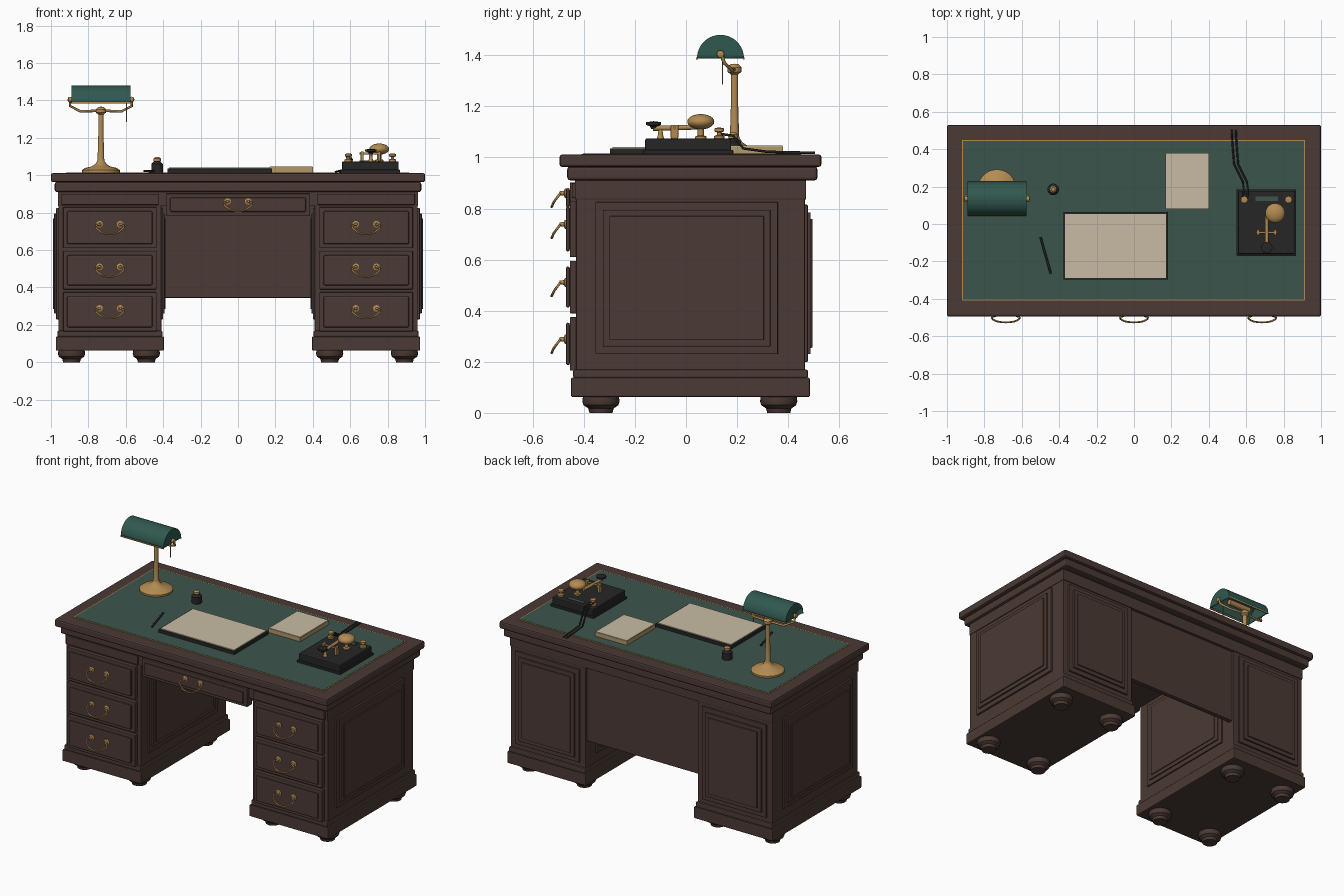
import bpy, bmesh, math
from mathutils import Vector

cube = bpy.data.objects.get("Cube")
if cube:
    bpy.data.objects.remove(cube, do_unlink=True)


def material(name, *rgb):
    m = bpy.data.materials.new(name)
    m.use_nodes = True
    m.diffuse_color = (*rgb, 1)
    m.node_tree.nodes["Principled BSDF"].inputs["Base Color"].default_value = (*rgb, 1)
    return m


WOOD = material("dark wood", 0.07, 0.042, 0.035)
LEATHER = material("green leather", 0.045, 0.09, 0.074)
GLASS = material("green glass", 0.03, 0.098, 0.08)
BRASS = material("brass", 0.45, 0.26, 0.085)
BLACK = material("black", 0.02, 0.019, 0.02)
PAPER = material("paper", 0.58, 0.5, 0.37)
EDGE = material("page edges", 0.45, 0.32, 0.14)


def finish(name, bm, mat, smooth=False):
    bmesh.ops.recalc_face_normals(bm, faces=bm.faces)
    mesh = bpy.data.meshes.new(name)
    bm.to_mesh(mesh)
    bm.free()
    mesh.materials.append(mat)
    if smooth:
        mesh.shade_smooth()
        mesh.set_sharp_from_angle(angle=math.radians(35))
    ob = bpy.data.objects.new(name, mesh)
    bpy.context.collection.objects.link(ob)
    return ob


def box(name, x, y, z, mat=WOOD, bevel=0.004):
    """Box from (min, max) ranges along each axis."""
    bm = bmesh.new()
    bmesh.ops.create_cube(bm, size=1)
    for v in bm.verts:
        v.co = [r[0] if c < 0 else r[1] for r, c in zip((x, y, z), v.co)]
    ob = finish(name, bm, mat)
    if bevel:
        mod = ob.modifiers.new("bevel", 'BEVEL')
        mod.width = bevel
        mod.segments = 2
    return ob


def lathe(name, at, profile, mat, steps=24):
    """Turned part: profile of (radius, height) spun about z."""
    bm = bmesh.new()
    vs = [bm.verts.new((r, 0, z)) for r, z in profile]
    es = [bm.edges.new(p) for p in zip(vs, vs[1:])]
    bmesh.ops.spin(bm, geom=vs + es, cent=(0, 0, 0), axis=(0, 0, 1),
                   angle=math.tau, steps=steps)
    bmesh.ops.remove_doubles(bm, verts=bm.verts, dist=0.0001)
    bmesh.ops.holes_fill(bm, edges=[e for e in bm.edges if e.is_boundary])
    ob = finish(name, bm, mat, True)
    ob.location = at
    return ob


def tube(name, points, radius, mat, smooth=False):
    cu = bpy.data.curves.new(name, 'CURVE')
    cu.dimensions = '3D'
    cu.bevel_depth = radius
    cu.bevel_resolution = 2
    cu.use_fill_caps = True
    cu.resolution_u = 6
    sp = cu.splines.new('BEZIER' if smooth else 'POLY')
    pts = sp.bezier_points if smooth else sp.points
    pts.add(len(points) - 1)
    for p, co in zip(pts, points):
        if smooth:
            p.co = co
            p.handle_left_type = p.handle_right_type = 'AUTO'
        else:
            p.co = (*co, 1)
    cu.materials.append(mat)
    ob = bpy.data.objects.new(name, cu)
    bpy.context.collection.objects.link(ob)
    return ob


def span(a, b, inset):
    return (min(a, b) + inset, max(a, b) - inset)


def panel(name, axis, base, out, u, z, depth=0.03):
    """Stepped raised panel standing out from a wall in direction out."""
    for i, (inset, d) in enumerate(((0, 0.4), (0.03, 0.75), (0.055, 1))):
        w = span(base - out * 0.01, base + out * depth * d, 0)
        a, zz = span(*u, inset), span(*z, inset)
        box(f"{name}_step_{i + 1}", *((w, a, zz) if axis == 'x' else (a, w, zz)), bevel=0.003)


def pull(name, x, y, z):
    """Bail handle with two round rosettes."""
    for s in (-1, 1):
        r = lathe(name + "_rosette", (x + s * 0.055, y, z + 0.015),
                  ((0.018, -0.005), (0.018, 0.004), (0.009, 0.008), (0.008, 0.024), (0, 0.026)), BRASS, 12)
        r.rotation_euler.x = math.pi / 2
    half = ((0.055, -0.022, 0.015), (0.074, -0.03, 0.004), (0.06, -0.045, -0.016), (0.028, -0.054, -0.034))
    path = [(x - a, y + b, z + c) for a, b, c in half] + [(x + a, y + b, z + c) for a, b, c in reversed(half)]
    tube(name + "_bail", path, 0.0048, BRASS, True)


def drawer(name, x, z, y=-0.455):
    box(name + "_front", x, (y, -0.4), z)
    box(name + "_raised_face", span(*x, 0.022), (y - 0.015, y), span(*z, 0.022), bevel=0.007)
    pull(name + "_pull", sum(x) / 2, y - 0.015, sum(z) / 2 + 0.003)


# Desk top with leather inlay
box("top_slab", (-1, 1), (-0.495, 0.53), (0.963, 1.012), bevel=0.01)
box("top_moulding", (-0.98, 0.98), (-0.465, 0.515), (0.91, 0.965), bevel=0.012)
box("apron", (-0.963, 0.963), (-0.435, 0.47), (0.835, 0.912))
box("inlay_trim", (-0.92, 0.915), (-0.41, 0.45), (1.005, 1.0145), BRASS, 0)
box("leather_inlay", (-0.914, 0.909), (-0.404, 0.444), (1.006, 1.016), LEATHER, 0)

# Two pedestals
for side, s in (("right", -1), ("left", 1)):
    n = side + "_pedestal"
    px = span(s * 0.41, s * 0.96, 0)
    box(n + "_body", px, (-0.43, 0.465), (0.13, 0.85))
    box(n + "_base_moulding", span(*px, -0.006), (-0.442, 0.478), (0.135, 0.17), bevel=0.008)
    box(n + "_plinth", span(*px, -0.014), (-0.45, 0.485), (0.062, 0.138), bevel=0.006)
    box(n + "_frieze", span(*px, 0.015), (-0.447, -0.42), (0.842, 0.9))
    panel(n + "_outer_panel", 'x', s * 0.96, s, (-0.355, 0.36), (0.23, 0.825))
    panel(n + "_inner_panel", 'x', s * 0.41, -s, (-0.355, 0.36), (0.23, 0.825), 0.022)
    panel(n + "_back_panel", 'y', 0.465, 1, span(*px, 0.04), (0.2, 0.815))
    for i, z in enumerate(((0.165, 0.375), (0.39, 0.595), (0.61, 0.83))):
        drawer(f"{n}_drawer_{i + 1}", span(*px, 0.025), z)
    for x in (0.49, 0.89):
        for y in (-0.333, 0.363):
            lathe(n + "_foot", (s * x, y, 0),
                  ((0.045, 0), (0.05, 0.018), (0.068, 0.03), (0.073, 0.045), (0.07, 0.066)), WOOD, 20)

# Kneehole
drawer("centre_drawer", (-0.385, 0.385), (0.782, 0.902))
box("centre_drawer_box", (-0.37, 0.37), (-0.42, 0.05), (0.79, 0.84))
box("modesty_panel", (-0.415, 0.415), (0.42, 0.452), (0.345, 0.85))

# Desk lamp
LX, LY = -0.733, 0.19
lathe("lamp_base", (LX, LY, 1.015),
      ((0.102, 0), (0.102, 0.012), (0.085, 0.024), (0.05, 0.032), (0.03, 0.045), (0.02, 0.06),
       (0.018, 0.07), (0.014, 0.2), (0.014, 0.31), (0.027, 0.32), (0.027, 0.338), (0.015, 0.35), (0, 0.352)), BRASS)
SY, SZ = 0.135, 1.388
tube("lamp_yoke", [(LX + a, y, z) for a, y, z in (
    (-0.165, SY, 1.41), (-0.165, 0.15, 1.37), (-0.11, 0.18, 1.342), (0, LY, 1.345),
    (0.11, 0.18, 1.342), (0.165, 0.15, 1.37), (0.165, SY, 1.41))], 0.007, BRASS)
for s in (-1, 1):
    knob = lathe("lamp_pivot_knob", (LX + s * 0.155, SY, 1.405),
                 ((0.012, 0), (0.015, 0.01), (0.014, 0.018), (0, 0.024)), BRASS, 12)
    knob.rotation_euler.y = s * math.pi / 2
    box("lamp_shade_rim", (LX - 0.158, LX + 0.158), span(SY + s * 0.088, SY + s * 0.095, 0),
        (SZ - 0.005, SZ + 0.003), BRASS, 0)
bm = bmesh.new()
arc = [bm.verts.new((LX - 0.157, SY + 0.092 * math.cos(a), SZ + 0.092 * math.sin(a)))
       for a in (math.pi * i / 20 for i in range(21))]
end = bm.faces.new(arc)
ext = bmesh.ops.extrude_face_region(bm, geom=[end], use_keep_orig=True)["geom"]
bmesh.ops.translate(bm, verts=[g for g in ext if isinstance(g, bmesh.types.BMVert)], vec=(0.314, 0, 0))
bm.normal_update()
under = [f for f in bm.faces if abs(f.normal.z) > 0.999 and f.calc_center_median().z < SZ + 0.001]
bmesh.ops.delete(bm, geom=under, context='FACES_ONLY')
shade = finish("lamp_shade", bm, GLASS, True)
shade.modifiers.new("thickness", 'SOLIDIFY').thickness = 0.004
tube("lamp_bulb", [(LX - 0.08, SY, 1.42), (LX + 0.08, SY, 1.42)], 0.018, BRASS)
tube("lamp_pull_chain", [(-0.596, 0.143, 1.39), (-0.596, 0.143, 1.285)], 0.0025, BRASS)

# Writing things
lathe("inkwell", (-0.432, 0.185, 1.015), ((0.031, 0), (0.031, 0.045), (0.018, 0.058), (0.018, 0.064)), BLACK)
lathe("inkwell_cap", (-0.432, 0.185, 1.077), ((0.019, 0), (0.019, 0.012), (0.01, 0.02), (0, 0.021)), BRASS, 16)
tube("pen", [(-0.5, -0.07, 1.023), (-0.445, -0.265, 1.021)], 0.006, BLACK)
box("blotter_board", (-0.378, 0.182), (-0.298, 0.064), (1.014, 1.036), BLACK)
box("blotter_paper", (-0.368, 0.172), (-0.288, 0.054), (1.03, 1.041), PAPER, 0)
box("paper_stack", (0.168, 0.4), (0.08, 0.38), (1.014, 1.043), EDGE, 0)
box("paper_stack_top_sheet", (0.17, 0.398), (0.082, 0.378), (1.04, 1.046), PAPER, 0)

# Telegraph key
KX, KZ = 0.71, 1.074
box("key_base_foot", (0.548, 0.867), (-0.168, 0.185), (1.014, 1.03), BLACK)
box("key_base", (0.556, 0.859), (-0.16, 0.177), (1.025, KZ), BLACK, 0.006)
box("key_label_plate", (0.65, 0.77), (0.122, 0.148), (KZ - 0.003, KZ + 0.004), LEATHER, 0)
tube("key_lever", [(KX, -0.13, 1.114), (KX, -0.045, 1.116), (KX, 0.06, 1.12)], 0.01, BRASS)
tube("key_axle", [(KX - 0.06, -0.045, 1.116), (KX + 0.06, -0.045, 1.116)], 0.006, BRASS)
for s in (-1, 1):
    box("key_bracket", span(KX + s * 0.038, KX + s * 0.054, 0), (-0.06, -0.03), (KZ, 1.128), BRASS)
lathe("key_contact", (KX, -0.1, KZ), ((0.014, 0), (0.01, 0.015), (0.008, 0.035)), BRASS, 12)
lathe("key_knob", (KX, -0.127, 1.112), ((0.01, 0), (0.014, 0.01), (0.03, 0.016), (0.03, 0.026), (0, 0.03)), BLACK)
lathe("sounder_bell", (0.755, 0.058, 1.14),
      [(0.053 * math.cos(a), 0.03 * math.sin(a)) for a in (math.pi * (i / 12 - 0.5) for i in range(13))], BRASS)
lathe("sounder_post", (0.755, 0.058, KZ), ((0.022, 0), (0.022, 0.008), (0.012, 0.012), (0.012, 0.05)), BRASS, 16)
for x in (0.59, 0.826):
    lathe("terminal_post", (x, 0.13, KZ), ((0.02, 0), (0.02, 0.01), (0.009, 0.014), (0.009, 0.024),
                                           (0.019, 0.028), (0.019, 0.04), (0, 0.044)), BRASS, 16)
for dx in (0, 0.022):
    tube("wire", [(x + dx, y, z) for x, y, z in (
        (0.582, 0.13, 1.093), (0.587, 0.185, 1.085), (0.582, 0.225, 1.035),
        (0.535, 0.32, 1.022), (0.527, 0.42, 1.02), (0.522, 0.505, 1.018))], 0.005, BLACK)
